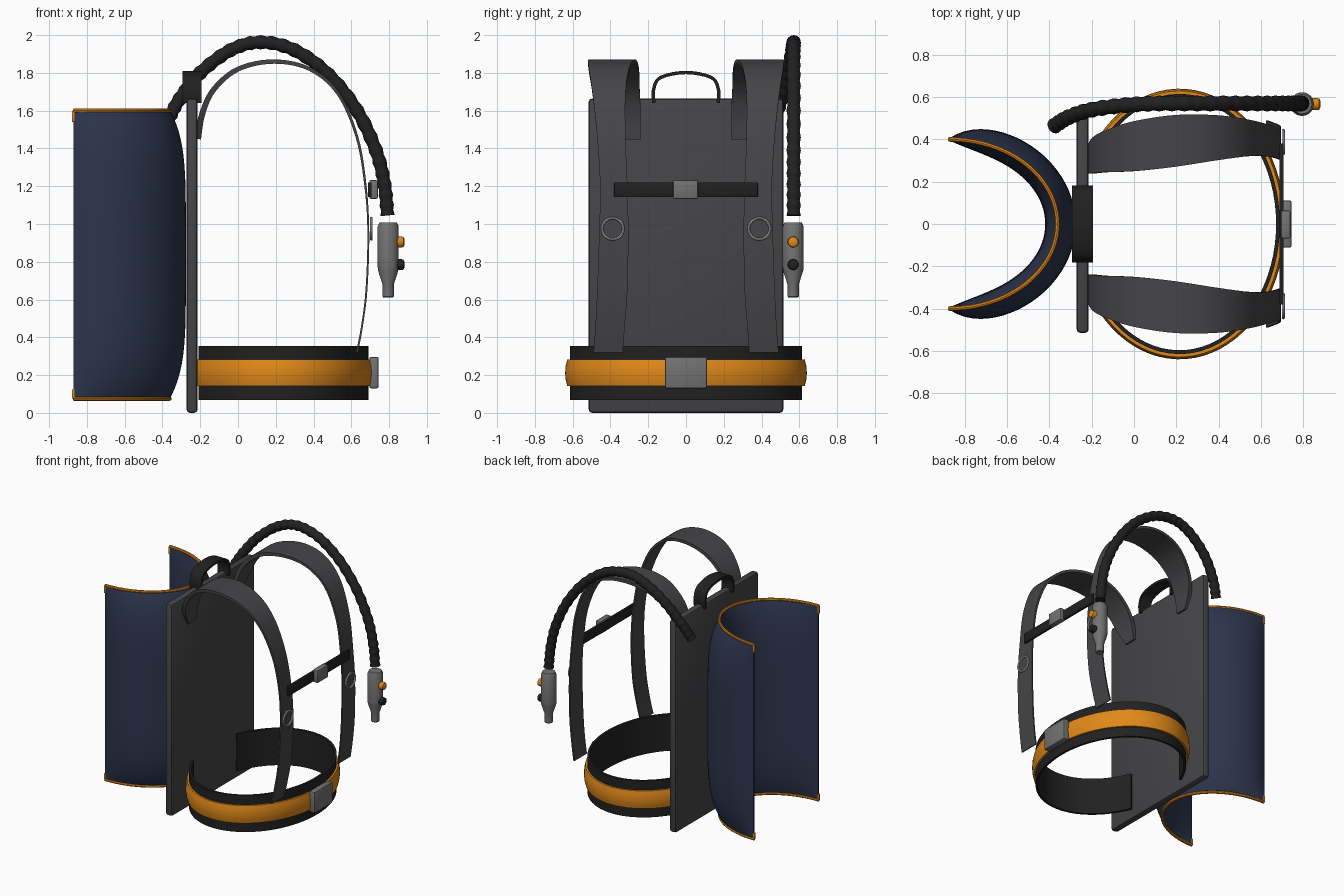
import bpy, bmesh, math
from mathutils import Vector

old = bpy.data.objects.get("Cube")
if old:
    bpy.data.objects.remove(old, do_unlink=True)


def material(name, r, g, b):
    m = bpy.data.materials.new(name)
    m.use_nodes = True
    m.diffuse_color = (r, g, b, 1)
    m.node_tree.nodes["Principled BSDF"].inputs["Base Color"].default_value = (r, g, b, 1)
    return m


NAVY = material("navy shell", .026, .036, .075)
ORANGE = material("orange trim", .75, .25, .01)
FABRIC = material("charcoal fabric", .06, .06, .065)
BLACK = material("black rubber", .015, .015, .015)
GREY = material("grey plastic", .17, .17, .17)
SILVER = material("pale metal", .62, .62, .62)


def finish(name, bm, mat, angle=35):
    bmesh.ops.recalc_face_normals(bm, faces=bm.faces)
    mesh = bpy.data.meshes.new(name)
    bm.to_mesh(mesh)
    bm.free()
    mesh.materials.append(mat)
    mesh.polygons.foreach_set("use_smooth", [True] * len(mesh.polygons))
    mesh.set_sharp_from_angle(angle=math.radians(angle))
    obj = bpy.data.objects.new(name, mesh)
    bpy.context.collection.objects.link(obj)
    return obj


def loft(name, rings, mat, closed=False):
    """Skin a row of closed cross-sections, capping both ends."""
    bm = bmesh.new()
    rows = [[bm.verts.new(p) for p in ring] for ring in rings]
    n = len(rows[0])
    pairs = list(zip(rows, rows[1:]))
    if closed:
        pairs.append((rows[-1], rows[0]))
    for a, b in pairs:
        for i in range(n):
            j = (i + 1) % n
            bm.faces.new((a[i], a[j], b[j], b[i]))
    if not closed:
        bm.faces.new(rows[0])
        bm.faces.new(rows[-1])
    return finish(name, bm, mat)


def box(name, lo, hi, mat, bevel=0.01):
    lo, hi = Vector(lo), Vector(hi)
    bm = bmesh.new()
    bmesh.ops.create_cube(bm, size=1)
    for v in bm.verts:
        v.co = (lo + hi) / 2 + v.co * (hi - lo)
    if bevel:
        bmesh.ops.bevel(bm, geom=bm.edges[:], offset=bevel, segments=2, profile=.5, affect='EDGES')
    return finish(name, bm, mat)


def smooth_path(points, steps):
    """Catmull-Rom resampling; works for points with any number of values."""
    pts = [Vector(p) for p in points]
    pts = [pts[0] * 2 - pts[1]] + pts + [pts[-1] * 2 - pts[-2]]
    out = []
    for a, b, c, d in zip(pts, pts[1:], pts[2:], pts[3:]):
        for s in range(steps):
            t = s / steps
            out.append((b * 2 + (c - a) * t + (a * 2 - b * 5 + c * 4 - d) * t**2
                        + (b * 3 - a - c * 3 + d) * t**3) / 2)
    return out + [pts[-2]]


def tangent(path, i):
    return (path[min(i + 1, len(path) - 1)] - path[max(i - 1, 0)]).normalized()


def tube(name, path, radius, mat, ref, sides=12):
    """Round tube; radius is a function of the path index."""
    rings = []
    for i, p in enumerate(path):
        t = tangent(path, i)
        u = t.cross(Vector(ref)).normalized()
        w = u.cross(t)
        turns = [k * math.tau / sides for k in range(sides)]
        rings.append([p + (u * math.cos(a) + w * math.sin(a)) * radius(i) for a in turns])
    return loft(name, rings, mat)


def lathe(name, profile, centre, axis, mat, sides=24):
    """Turned part from (radius, distance) pairs along the x or z axis."""
    c = Vector(centre)
    rings = []
    for r, h in profile:
        ring = []
        for k in range(sides):
            a = k * math.tau / sides
            u, v = r * math.cos(a), r * math.sin(a)
            ring.append(c + Vector((h, u, v) if axis == "x" else (u, v, h)))
        rings.append(ring)
    return loft(name, rings, mat)


# Back panel
box("back_panel", (-.272, -.515, 0), (-.214, .515, 1.665), FABRIC, .018)

# Curved shell: half ellipse in plan, padded thicker towards the middle
ARC = 48


def rim(i, z):
    a = math.pi * (i / ARC - .5)
    return Vector((-.872 + .51 * math.cos(a), .4 * math.sin(a), z))


def shell_ring(v):
    outer, inner = [], []
    for i in range(ARC + 1):
        t = abs(2 * i / ARC - 1)
        a = math.pi * (i / ARC - .5)
        normal = Vector((.4 * math.cos(a), .51 * math.sin(a), 0)).normalized()
        swell = (1 - t**7) * (1 - abs(v)**5)
        p = rim(i, .84 + .755 * v)
        outer.append(p + normal * (.006 + .08 * swell))
        inner.append(p - normal * (.006 + .052 * swell))
    return outer + inner[::-1]


loft("curved_shell", [shell_ring(math.sin(math.pi * (k / 28 - .5))) for k in range(29)], NAVY)
for label, z, tab in (("top", 1.6, -.06), ("bottom", .075, .05)):
    tube("shell_trim_" + label, [rim(i, z) for i in range(ARC + 1)],
         lambda i: .011, ORANGE, (0, 0, 1), 8)
    for side in (-1, 1):
        box("shell_trim_corner_" + label, (-.88, side * .4 - .009, min(z, z + tab)),
            (-.864, side * .4 + .009, max(z, z + tab)), ORANGE, .004)

# Carry handle
arch = smooth_path([(-.17, 1.64), (-.172, 1.71), (-.135, 1.775), (0, 1.802),
                    (.135, 1.775), (.172, 1.71), (.17, 1.64)], 6)
rings = []
for i, p in enumerate(arch):
    t = tangent(arch, i)
    n = Vector((-t.y, t.x)) * .009
    rings.append([(x, p.x + s * n.x, p.y + s * n.y)
                  for x, s in ((-.293, -1), (-.193, -1), (-.193, 1), (-.293, 1))])
loft("carry_handle", rings, BLACK)

# Shoulder straps: x, z, inner edge, outer edge
strap = smooth_path([
    (-.213, 1.45, .24, .33), (-.19, 1.58, .24, .40), (-.13, 1.71, .245, .44),
    (0, 1.82, .25, .485), (.19, 1.86, .27, .515), (.38, 1.82, .30, .515),
    (.53, 1.69, .32, .495), (.63, 1.46, .32, .47), (.675, 1.2, .31, .455),
    (.69, .95, .305, .46), (.68, .65, .31, .47), (.655, .45, .325, .48),
    (.63, .32, .335, .49)], 6)
for label, side in (("left", 1), ("right", -1)):
    rings = []
    for i, p in enumerate(strap):
        t = tangent(strap, i)
        k = i / (len(strap) - 1)
        n = Vector((-t[1], t[0])).normalized() * (.017 - .012 * min(1, k * 1.4))
        rings.append([(p[0] + s * n.x, side * p[e], p[1] + s * n.y)
                      for e, s in ((2, -1), (3, -1), (3, 1), (2, 1))])
    loft(label + "_shoulder_strap", rings, FABRIC)

    # Strap ring
    ring = []
    for j in range(32):
        a = j * math.tau / 32
        spoke = Vector((0, math.cos(a), math.sin(a)))
        ring.append([Vector((.706, side * .388, .975)) + spoke * (.056 + .007 * math.cos(b))
                     + Vector((.007 * math.sin(b), 0, 0))
                     for b in (m * math.tau / 8 for m in range(8))])
    loft(label + "_strap_ring", ring, SILVER, closed=True)

# Chest strap and its buckle
box("chest_strap", (.688, -.38, 1.143), (.708, .38, 1.22), BLACK, .004)
box("chest_buckle", (.695, -.068, 1.133), (.74, .064, 1.232), GREY, .008)


# Waist belt: open ellipse ending at the panel
def belt(name, section, mat):
    end = math.acos(-.895)
    rings = []
    for k in range(65):
        a = end * (k / 32 - 1)
        rings.append([(.215 + (.475 + d) * math.cos(a), (.615 + d) * math.sin(a), z)
                      for d, z in section])
    return loft(name, rings, mat)


belt("waist_belt", [(-.018, .068), (0, .068), (0, .355), (-.018, .355)], BLACK)
belt("waist_belt_band", [(-.002, .143), (.014, .143), (.022, .175), (.025, .212),
                         (.022, .25), (.014, .282), (-.002, .282)], ORANGE)
box("waist_buckle", (.695, -.112, .13), (.745, .112, .296), GREY, .01)

# Ribbed hose arching over the shoulder
hose = smooth_path([
    (-.375, .465, 1.54), (-.31, .505, 1.66), (-.2, .54, 1.8), (-.04, .562, 1.92),
    (.12, .57, 1.962), (.3, .57, 1.92), (.48, .57, 1.79), (.63, .57, 1.6),
    (.73, .57, 1.39), (.775, .57, 1.21), (.792, .57, 1.045)], 12)
tube("hose", hose, lambda i: .035 + .003 * math.cos(i * math.tau / 4), BLACK, (0, 1, 0), 16)

# Hand controller with two push buttons
lathe("controller", [(.026, .612), (.03, .617), (.03, .68), (.054, .755), (.056, .78),
                     (.056, .985), (.046, 1.008)], (.795, .567, 0), "z", GREY)
for label, z, mat in (("orange", .905, ORANGE), ("black", .785, BLACK)):
    lathe(label + "_button", [(.029, 0), (.029, .072), (.026, .081), (.016, .086)],
          (.795, .567, z), "x", mat, 20)
